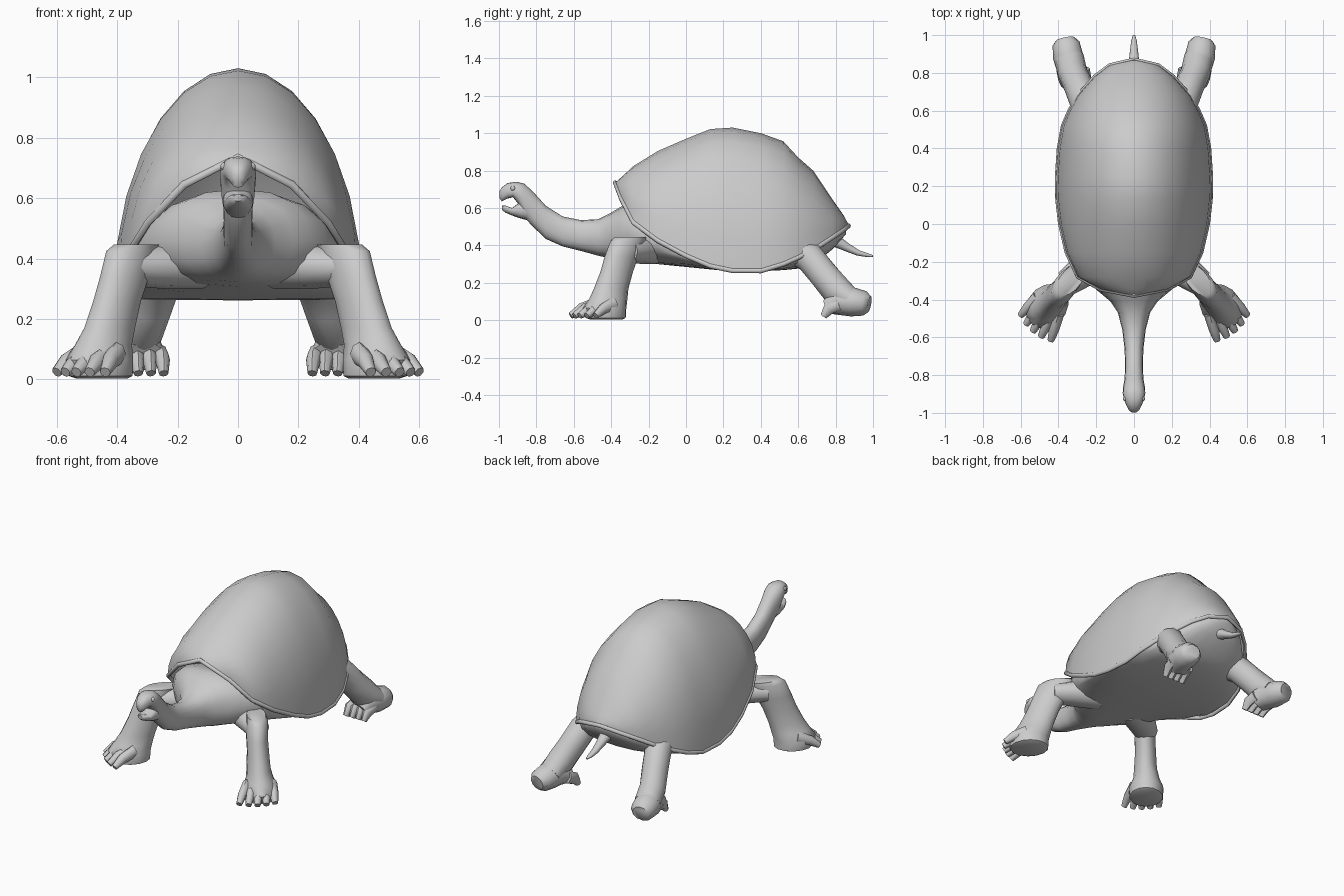
import bpy, bmesh
from math import sin, cos, pi, radians
from mathutils import Vector

Z = Vector((0, 0, 1))


def loft(name, rings, cyclic=True, closed=False, mirror=False):
    """Skin a list of point rings into one smooth-shaded object."""
    bm = bmesh.new()
    rows = [[bm.verts.new(p) for p in r] for r in rings]
    n, m = len(rows[0]), len(rows)
    for i in range(m if closed else m - 1):
        a, b = rows[i], rows[(i + 1) % m]
        for j in range(n if cyclic else n - 1):
            k = (j + 1) % n
            bm.faces.new((a[j], a[k], b[k], b[j]))
    if cyclic and not closed:
        bm.faces.new(rows[0])
        bm.faces.new(rows[-1])
    bmesh.ops.remove_doubles(bm, verts=bm.verts, dist=0.0005)
    bmesh.ops.recalc_face_normals(bm, faces=bm.faces)
    return finish(name, bm, mirror)


def finish(name, bm, mirror=False):
    me = bpy.data.meshes.new(name)
    bm.to_mesh(me)
    bm.free()
    for p in me.polygons:
        p.use_smooth = True
    me.set_sharp_from_angle(angle=radians(50))
    ob = bpy.data.objects.new(name, me)
    bpy.context.collection.objects.link(ob)
    if mirror:
        mod = ob.modifiers.new("mirror", 'MIRROR')
        mod.use_mirror_merge = False
    return ob


def ring(c, u, v, n=12):
    return [Vector(c) + u * cos(2 * pi * i / n) + v * sin(2 * pi * i / n) for i in range(n)]


def tube(name, pts, n=12, closed=False, mirror=False):
    """pts: (x, y, z, half width, half thickness) along a path."""
    cs = [Vector(p[:3]) for p in pts]
    m, rings = len(cs), []
    for i, p in enumerate(pts):
        if closed:
            t = cs[(i + 1) % m] - cs[i - 1]
        else:
            t = cs[min(i + 1, m - 1)] - cs[max(i - 1, 0)]
        t.normalize()
        u = t.cross(Z).normalized()
        rings.append(ring(cs[i], u * p[3], u.cross(t) * p[4], n))
    return loft(name, rings, closed=closed, mirror=mirror)


def section(y, hw, top, wide, bot, n=16, e=0.85):
    """Upright cross-section, widest at height 'wide'."""
    pts = []
    for i in range(n):
        c, s = cos(2 * pi * i / n), sin(2 * pi * i / n)
        x = hw * abs(c) ** e * (1 if c > 0 else -1)
        h = (top - wide) if s > 0 else (wide - bot)
        pts.append(Vector((x, y, wide + h * abs(s) ** e * (1 if s > 0 else -1))))
    return pts


# Domed shell: (y, rim half width, rim height, ridge height)
shell = [(-.38, 0, .735, .735), (-.345, .18, .645, .765), (-.28, .30, .52, .825),
         (-.15, .36, .425, .905), (0, .395, .345, .97), (.13, .41, .29, 1.022),
         (.25, .412, .265, 1.03), (.4, .402, .264, 1.0), (.52, .38, .3, .957),
         (.6, .345, .335, .87), (.68, .3, .375, .80), (.78, .21, .44, .65),
         (.84, .13, .48, .565), (.87, 0, .505, .51)]
arcs = [[Vector((rx * cos(pi * i / 14), y, rz + (top - rz) * sin(pi * i / 14)))
         for i in range(15)] for y, rx, rz, top in shell]
loft("shell", arcs, cyclic=False)

# Raised lip around the shell edge
right = [(rx, y, rz) for y, rx, rz, top in shell]
left = [(-x, y, z) for x, y, z in right[-2:0:-1]]
tube("shell_rim", [(x * .99, y, z, .011, .013) for x, y, z in right + left], n=8, closed=True)

# Belly, neck and upper head as one skin: (y, half width, top, widest, bottom)
body = [(-.998, .012, .69, .675, .655), (-.985, .028, .71, .68, .635), (-.955, .043, .733, .69, .65),
        (-.925, .054, .738, .69, .658), (-.895, .06, .738, .68, .62), (-.865, .058, .73, .65, .55),
        (-.82, .05, .69, .6, .502), (-.75, .047, .612, .525, .435), (-.66, .05, .555, .47, .395),
        (-.56, .062, .535, .45, .37), (-.47, .085, .54, .45, .345), (-.41, .125, .57, .45, .332),
        (-.36, .185, .60, .455, .322), (-.31, .24, .63, .46, .316), (-.24, .295, .62, .45, .308),
        (-.15, .335, .6, .42, .3), (0, .38, .5, .345, .285), (.2, .4, .4, .277, .265),
        (.4, .39, .4, .27, .262), (.52, .365, .4, .3, .268), (.62, .32, .45, .34, .278),
        (.7, .265, .5, .385, .31), (.79, .17, .53, .44, .385), (.855, .05, .51, .49, .46)]
loft("body_neck_head", [section(*s) for s in body])

# Open lower jaw
jaw = [(-.985, .014, .612, .603, .59), (-.965, .032, .613, .6, .575), (-.93, .044, .6, .59, .56),
       (-.89, .05, .63, .59, .546), (-.85, .048, .64, .59, .535)]
loft("lower_jaw", [section(*s) for s in jaw])

# Eyes
bm = bmesh.new()
bmesh.ops.create_uvsphere(bm, u_segments=10, v_segments=6, radius=.014)
bmesh.ops.translate(bm, verts=bm.verts, vec=(.045, -.925, .705))
finish("eyes", bm, mirror=True)

# Front legs: flattened columns set diagonally outward
d, w = Vector((.64, -.77, 0)), Vector((.77, .64, 0))
front = [(.27, -.22, .445, .05, .04), (.335, -.295, .446, .10, .055), (.352, -.31, .425, .11, .062),
         (.375, -.345, .34, .105, .063), (.40, -.37, .26, .10, .064), (.425, -.40, .17, .105, .07),
         (.445, -.415, .115, .115, .08), (.46, -.435, .065, .125, .105), (.455, -.43, .012, .115, .10),
         (.45, -.425, .003, .09, .08)]
loft("front_legs", [ring(p[:3], d * p[3], w * p[4], 14) for p in front], mirror=True)
tube("shoulders", [(.12, -.17, .38, .09, .08), (.25, -.235, .375, .09, .075),
                   (.36, -.315, .37, .07, .06)], mirror=True)

# Five fanned toes on each front foot
for i, f in enumerate((-2, -1, 0, 1, 2)):
    a = Vector((.455, -.43, .085)) + w * f * .036
    b = Vector((.52, -.55, .024)) + w * f * .052 + d * .006 * (4 - f * f)
    m = a.lerp(b, .6) + Z * .012
    tube(f"front_toe_{i + 1}", [(*a, .03, .04), (*m, .027, .03), (*b, .018, .018)],
         n=8, mirror=True)

# Back legs bend rearward to the heel
tube("back_legs", [(.23, .56, .39, .08, .08), (.265, .66, .335, .08, .082), (.295, .735, .245, .078, .08),
                   (.325, .80, .165, .078, .085), (.345, .88, .115, .08, .06)], mirror=True)
tube("back_feet", [(.365, .98, .085, .05, .045), (.36, .955, .09, .072, .066), (.35, .89, .098, .08, .078),
                   (.33, .82, .105, .078, .08), (.312, .77, .075, .078, .05)], mirror=True)

# Four short toes on each back foot
for i in range(4):
    x = .25 + .042 * i
    tube(f"back_toe_{i + 1}", [(x + .01, .82, .085, .026, .035), (x, .765, .065, .025, .035),
                               (x - .004, .735, .02, .016, .018)], n=8, mirror=True)

# Tail
tube("tail", [(0, .70, .45, .07, .06), (0, .80, .425, .04, .035), (0, .86, .39, .028, .024),
              (0, .92, .36, .021, .016), (0, .97, .348, .015, .011), (0, 1.0, .343, .006, .005)], n=10)
